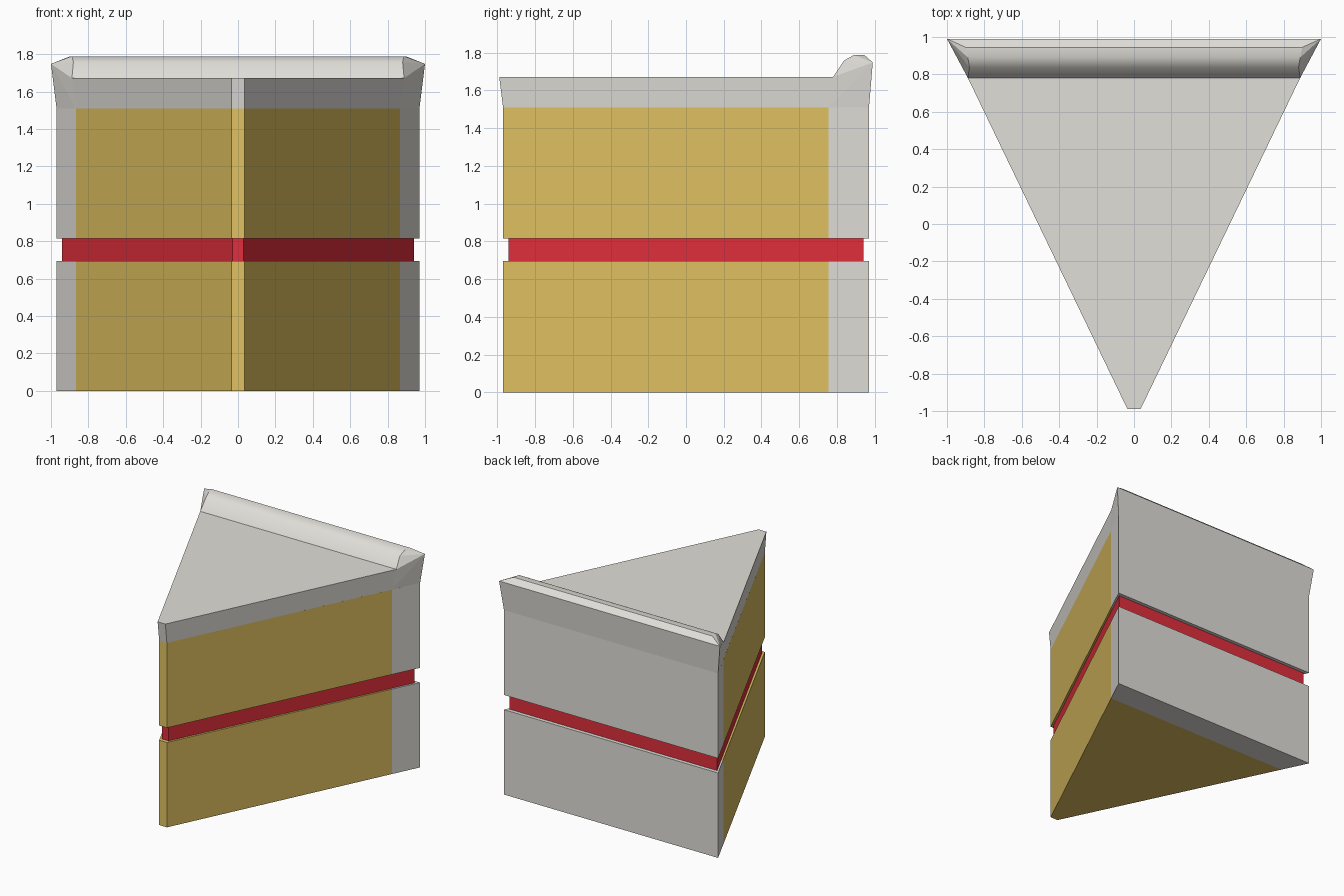
import bpy, bmesh
from mathutils import Vector

if "Cube" in bpy.data.objects:
    bpy.data.objects.remove(bpy.data.objects["Cube"])

SPLIT_Y = 0.755  # where the cream coat at the back begins


def material(name, rgb):
    m = bpy.data.materials.new(name)
    m.diffuse_color = (*rgb, 1)
    m.use_nodes = True
    m.node_tree.nodes["Principled BSDF"].inputs["Base Color"].default_value = m.diffuse_color
    return m


cream = material("cream", (0.75, 0.735, 0.69))
sponge = material("golden sponge", (0.75, 0.535, 0.12))
jam = material("red jam", (0.75, 0.028, 0.045))


def finish(name, bm, mats):
    bmesh.ops.recalc_face_normals(bm, faces=bm.faces[:])
    me = bpy.data.meshes.new(name)
    bm.to_mesh(me)
    bm.free()
    for m in mats:
        me.materials.append(m)
    ob = bpy.data.objects.new(name, me)
    bpy.context.collection.objects.link(ob)


def wedge(name, tip, half, z0, z1, mats, caps):
    """Upright slice with a blunt tip; second material fills the back."""
    bm = bmesh.new()
    outline = [(-tip, -half), (tip, -half), (half, half), (-half, half)]
    lo, hi = [[bm.verts.new((x, y, z)) for x, y in outline] for z in (z0, z1)]
    for i in range(4):
        j = (i + 1) % 4
        bm.faces.new((lo[i], lo[j], hi[j], hi[i]))
    if caps:
        bm.faces.new(lo[::-1])
        bm.faces.new(hi)
    if len(mats) > 1:
        bmesh.ops.bisect_plane(bm, geom=bm.verts[:] + bm.edges[:] + bm.faces[:],
                               plane_co=(0, SPLIT_Y, 0), plane_no=(0, 1, 0))
        for f in bm.faces:
            f.material_index = int(f.calc_center_median().y > SPLIT_Y)
    finish(name, bm, mats)


# Two sponge layers with jam between
wedge("lower_sponge", 0.035, 0.97, 0, 0.695, [sponge, cream], True)
wedge("jam_filling", 0.03, 0.94, 0.695, 0.815, [jam], False)
wedge("upper_sponge", 0.035, 0.97, 0.815, 1.51, [sponge, cream], True)

# Frosting: flared cap with a rounded raised rim along the back
half_points = [
    (0.035, -0.97, 1.51), (0.866, SPLIT_Y, 1.51), (0.97, 0.97, 1.51),  # lower edge
    (0.035, -0.99, 1.672),                                             # top tip
    (0.888, 0.78, 1.672), (0.88, 0.837, 1.758), (0.888, 0.89, 1.788),  # rim section
    (0.90, 0.945, 1.788), (1.0, 0.99, 1.748)]
bm = bmesh.new()
R = [bm.verts.new(p) for p in half_points]
L = [bm.verts.new((-x, y, z)) for x, y, z in half_points]
for S in (R, L):
    for ids in ((0, 1, 4, 3), (1, 2, 8), (1, 8, 4), (4, 8, 5),   # side wall
                (5, 8, 6), (6, 8, 7)):                           # rim end
        bm.faces.new([S[i] for i in ids])
# Strips that cross from side to side; the rim strips are smooth
for a, b in ((0, 3), (3, 4), (4, 5), (5, 6), (6, 7), (7, 8), (8, 2)):
    f = bm.faces.new((R[a], R[b], L[b], L[a]))
    f.smooth = 4 <= a <= 6
finish("frosting", bm, [cream])
